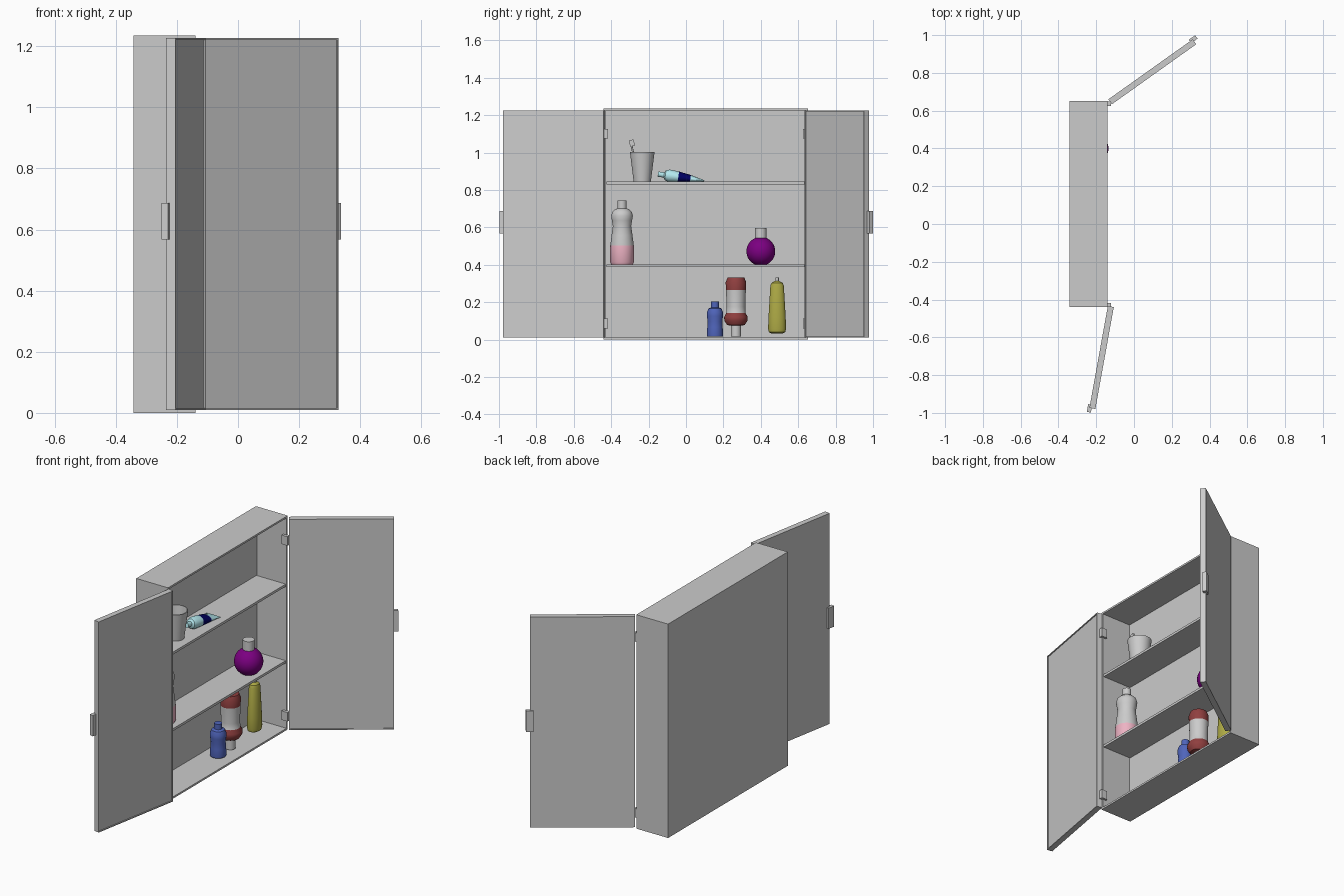
import bpy, bmesh, math
from mathutils import Matrix, Vector

if "Cube" in bpy.data.objects:
    bpy.data.objects.remove(bpy.data.objects["Cube"])

WALL_Z = 1.235
DOOR_L, DOOR_T = 0.548, 0.032


def material(name, rgb):
    m = bpy.data.materials.new(name)
    m.diffuse_color = (*rgb, 1)
    m.use_nodes = True
    m.node_tree.nodes["Principled BSDF"].inputs["Base Color"].default_value = m.diffuse_color
    return m


GREY = material("light_grey", (0.75, 0.75, 0.75))
PINK = material("pink", (0.85, 0.45, 0.55))
PURPLE = material("purple", (0.2, 0.0, 0.22))
BLUE = material("blue", (0.08, 0.13, 0.5))
RED = material("dark_red", (0.28, 0.05, 0.05))
YELLOW = material("olive", (0.42, 0.4, 0.06))
CYAN = material("cyan", (0.45, 0.8, 0.85))
NAVY = material("navy", (0.0, 0.0, 0.12))


def finish(bm, name, mats=()):
    bmesh.ops.recalc_face_normals(bm, faces=bm.faces[:])
    me = bpy.data.meshes.new(name)
    bm.to_mesh(me)
    bm.free()
    for m in mats:
        me.materials.append(m)
    ob = bpy.data.objects.new(name, me)
    bpy.context.collection.objects.link(ob)
    return ob


def box(name, lo, hi, matrix=None, hollow=None, mats=()):
    """Box from corner to corner; hollow = (face direction, rim width, depth)."""
    lo, hi = Vector(lo), Vector(hi)
    bm = bmesh.new()
    bmesh.ops.create_cube(bm, size=1)
    for v in bm.verts:
        v.co = (lo + hi) / 2 + v.co * (hi - lo)
    bm.normal_update()
    if hollow:
        direction, rim, depth = Vector(hollow[0]), hollow[1], hollow[2]
        face = max(bm.faces, key=lambda f: f.calc_center_median().dot(direction))
        bmesh.ops.inset_individual(bm, faces=[face], thickness=rim)
        new = bmesh.ops.extrude_discrete_faces(bm, faces=[face])["faces"][0]
        bmesh.ops.translate(bm, verts=new.verts[:], vec=-direction * depth)
    if matrix:
        bm.transform(matrix)
    return finish(bm, name, mats)


def turned(name, rings, loc, mats=(GREY,), sx=1.0, matrix=None, n=32):
    """Round part from rings (radius, height, material index above[, x radius])."""
    bm = bmesh.new()
    loops = []
    for r in rings:
        rx = r[3] if len(r) > 3 else r[0] * sx
        loops.append([bm.verts.new((rx * math.cos(a), r[0] * math.sin(a), r[1]))
                      for a in (2 * math.pi * i / n for i in range(n))])
    for k in range(len(loops) - 1):
        for i in range(n):
            j = (i + 1) % n
            f = bm.faces.new((loops[k][i], loops[k][j], loops[k + 1][j], loops[k + 1][i]))
            f.material_index = rings[k][2]
    bm.faces.new(loops[0]).material_index = rings[0][2]
    bm.faces.new(loops[-1]).material_index = rings[-1][2]
    if matrix:
        bm.transform(matrix)
    bm.transform(Matrix.Translation(loc))
    ob = finish(bm, name, mats)
    bpy.context.view_layer.objects.active = ob
    bpy.ops.object.select_all(action='DESELECT')
    ob.select_set(True)
    bpy.ops.object.shade_smooth_by_angle(angle=math.radians(35))
    return ob


# cabinet shell, open towards +x, and its two shelves
Y0, Y1 = -0.44, 0.652
box("cabinet", (-0.342, Y0, 0), (-0.139, Y1, WALL_Z), hollow=((1, 0, 0), 0.015, 0.19))
for i, z in enumerate((0.388, 0.83)):
    box(f"shelf_{i}", (-0.33, Y0 + 0.014, z), (-0.142, Y1 - 0.014, z + 0.014))

# doors with a recessed inner face, edge handles and hinges
doors = (("left", (-0.107, -0.44), math.atan2(-0.984, -0.178), -1, Y0 + 0.005),
         ("right", (-0.117, 0.634), math.atan2(0.58, 0.815), 1, Y1 - 0.022))
for side, (px, py), ang, s, hy in doors:
    m = (Matrix.Translation((px, py, 0)) @ Matrix.Rotation(ang, 4, 'Z')
         @ Matrix.Diagonal((1, s, 1, 1)))
    box(f"{side}_door", (0, 0, 0.01), (DOOR_L, DOOR_T, 1.226), m,
        hollow=((0, -1, 0), 0.008, 0.005))
    box(f"{side}_handle", (0.53, 0.02, 0.567), (0.571, 0.042, 0.687), m, mats=(GREY,))
    for i, z in enumerate((0.06, 1.075)):
        box(f"{side}_hinge_{i}", (-0.16, hy - 0.004, z), (-0.122, hy + 0.018, z + 0.052),
            mats=(GREY,))

# top shelf: cup with toothbrush
X = -0.235
turned("cup", [(0.046, 0, 0), (0.066, 0.16, 0), (0.061, 0.16, 0), (0.042, 0.008, 0)],
       (X, -0.234, 0.844))
a, b = Vector((X, -0.25, 0.855)), Vector((X, -0.293, 1.045))
rot = (b - a).to_track_quat('Z', 'Y').to_matrix().to_4x4()
turned("toothbrush_stem", [(0.006, 0, 0), (0.005, (b - a).length, 0)], a, matrix=rot, n=12)
box("toothbrush_head", (-0.008, -0.008, -0.012), (0.008, 0.018, 0.022),
    Matrix.Translation(b) @ rot, mats=(GREY,))

# top shelf: squeezed tube lying along y
turned("paste_tube",
       [(0.014, 0, 0), (0.014, 0.033, 0), (0.026, 0.04, 0), (0.033, 0.06, 0),
        (0.030, 0.11, 1, 0.035), (0.021, 0.175, 0, 0.04), (0.004, 0.25, 0, 0.045)],
       (X + 0.01, -0.15, 0.885), (CYAN, NAVY), n=32,
       matrix=Matrix.Rotation(-math.radians(98.5), 4, 'X'))

# middle shelf: two-tone waisted bottle
turned("lotion_bottle",
       [(0.058, 0, 0), (0.064, 0.012, 0), (0.063, 0.10, 1), (0.056, 0.155, 1),
        (0.049, 0.205, 1), (0.054, 0.235, 1), (0.058, 0.26, 1), (0.052, 0.28, 1),
        (0.036, 0.295, 1), (0.024, 0.30, 1), (0.024, 0.342, 1)],
       (X, -0.342, 0.402), (PINK, GREY))

# middle shelf: round flask with cap
ball = [(0.077 * math.sin(t), -0.077 * math.cos(t), 0)
        for t in (math.radians(24 + 132 * i / 16) for i in range(17))]
turned("round_flask", ball, (-0.212, 0.40, 0.472), (PURPLE,))
turned("flask_cap", [(0.031, 0.06, 0), (0.031, 0.125, 0)], (-0.212, 0.40, 0.472))

# bottom shelf: small blue bottle
turned("small_bottle",
       [(0.042, 0, 0), (0.044, 0.01, 0), (0.041, 0.05, 0), (0.039, 0.08, 0),
        (0.043, 0.11, 0), (0.043, 0.13, 0), (0.035, 0.15, 0), (0.021, 0.156, 0),
        (0.021, 0.187, 0)], (X, 0.155, 0.016), (BLUE,))

# bottom shelf: upside-down banded bottle
turned("banded_bottle",
       [(0.027, 0, 1), (0.027, 0.058, 0), (0.047, 0.062, 0), (0.062, 0.085, 0),
        (0.063, 0.105, 0), (0.052, 0.125, 1), (0.050, 0.16, 1), (0.053, 0.25, 0),
        (0.055, 0.29, 0), (0.045, 0.315, 0)], (X, 0.267, 0.016), (RED, GREY))

# bottom shelf: tapered bottle with thin nozzle
turned("tapered_bottle",
       [(0.030, 0.015, 0), (0.044, 0.022, 0), (0.048, 0.04, 0), (0.046, 0.10, 0),
        (0.036, 0.27, 0), (0.030, 0.285, 0), (0.012, 0.295, 0)],
       (X, 0.487, 0.018), (YELLOW,), sx=0.75)
turned("bottle_nozzle", [(0.009, 0.29, 0), (0.009, 0.313, 0)], (X, 0.487, 0.018), n=16)
